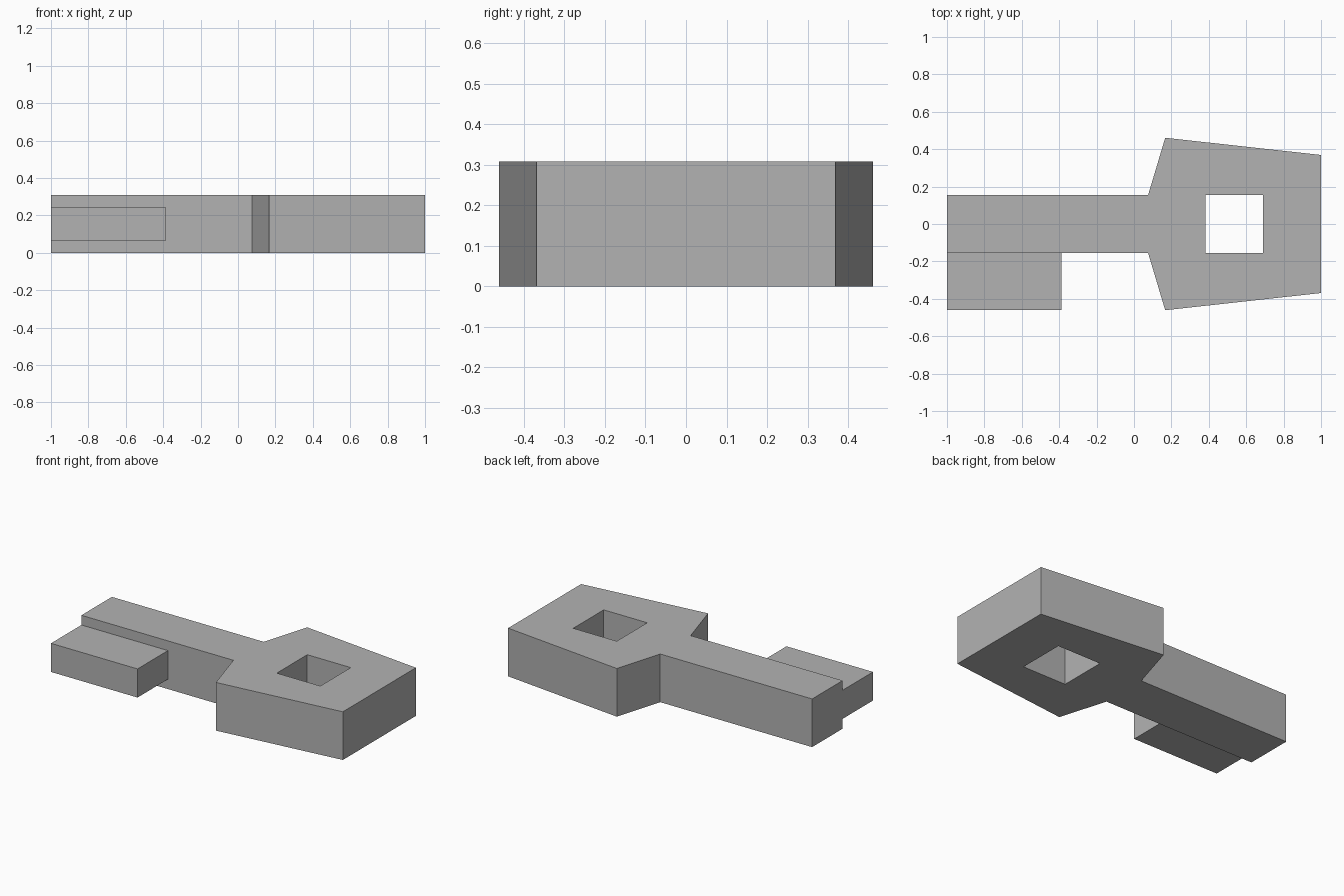
import bpy
import bmesh

if "Cube" in bpy.data.objects:
    bpy.data.objects.remove(bpy.data.objects["Cube"])

H = 0.308      # overall thickness
W = 0.154      # half width of the shank

grey = bpy.data.materials.new("plain grey")
grey.diffuse_color = (0.45, 0.45, 0.45, 1.0)
grey.use_nodes = True
grey.node_tree.nodes["Principled BSDF"].inputs["Base Color"].default_value = grey.diffuse_color


def prism(name, outline, z0, z1):
    """Extrude a flat outline straight up from z0 to z1."""
    bm = bmesh.new()
    base = bm.faces.new([bm.verts.new((x, y, z0)) for x, y in outline])
    top = bmesh.ops.extrude_face_region(bm, geom=[base], use_keep_orig=True)
    moved = [v for v in top["geom"] if isinstance(v, bmesh.types.BMVert)]
    bmesh.ops.translate(bm, verts=moved, vec=(0, 0, z1 - z0))
    bmesh.ops.recalc_face_normals(bm, faces=bm.faces)
    mesh = bpy.data.meshes.new(name)
    bm.to_mesh(mesh)
    bm.free()
    mesh.materials.append(grey)
    obj = bpy.data.objects.new(name, mesh)
    bpy.context.collection.objects.link(obj)
    return obj


def rect(x0, x1, y0, y1):
    return [(x0, y0), (x1, y0), (x1, y1), (x0, y1)]


# Shank and flared head as one mirrored outline
half = [(-1.0, W), (0.075, W), (0.167, 0.461), (1.0, 0.369)]
outline = half + [(x, -y) for x, y in reversed(half)]
body = prism("shank_and_head", outline, 0, H)

# Square hole through the head
cutter = prism("hole_cutter", rect(0.382, 0.69, -W, W), -0.1, H + 0.1)
cutter.hide_render = True
cutter.hide_set(True)
hole = body.modifiers.new("square hole", "BOOLEAN")
hole.operation = "DIFFERENCE"
hole.solver = "EXACT"
hole.object = cutter

# Thinner tooth on the front side of the shank
prism("tooth", rect(-1.0, -0.388, -0.461, -W), 0.063, 0.246)
